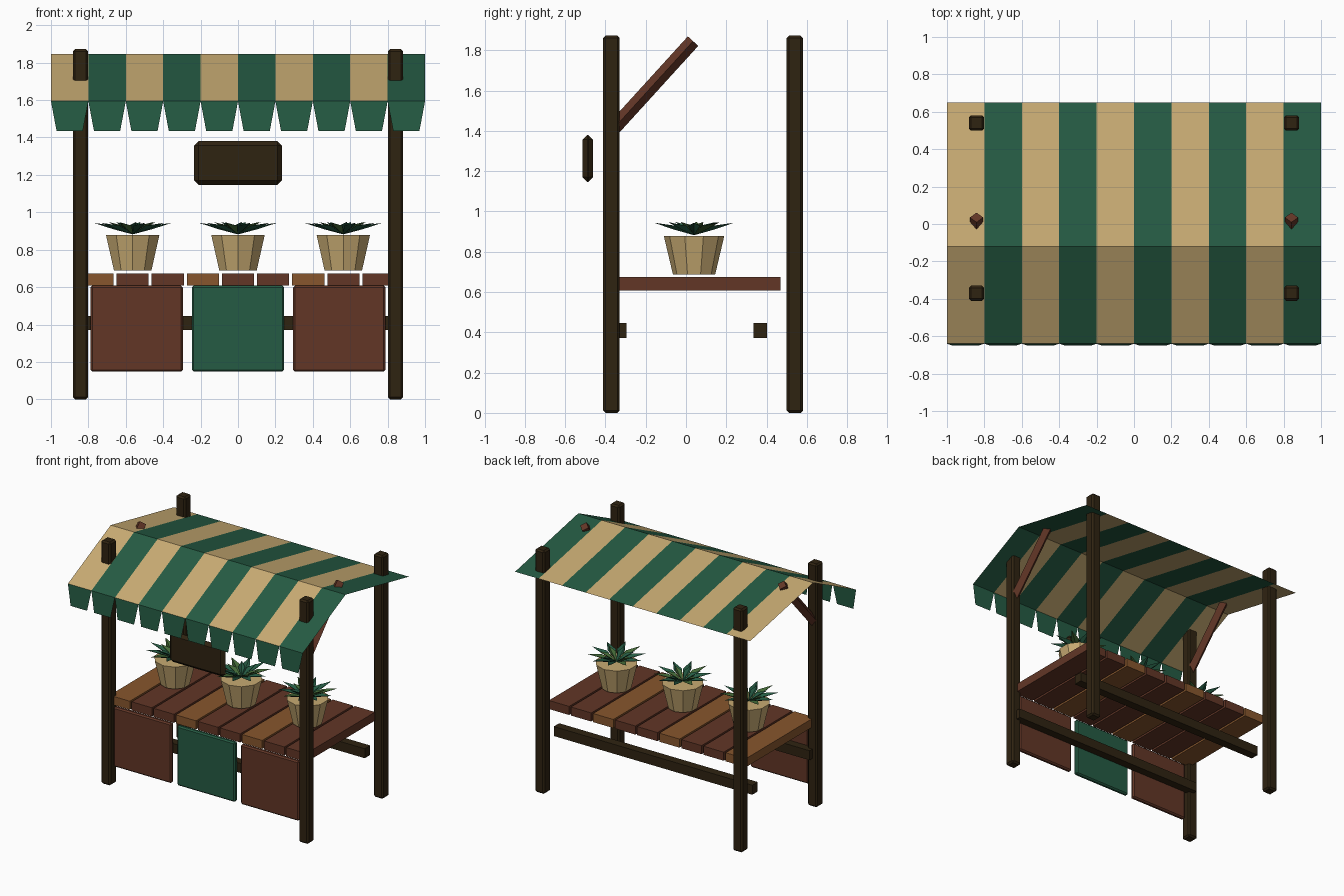
import bpy, bmesh, math
from mathutils import Vector, Matrix

if "Cube" in bpy.data.objects:
    bpy.data.objects.remove(bpy.data.objects["Cube"])


def material(name, r, g, b):
    def lin(c):
        c /= 255
        return c / 12.92 if c <= 0.04045 else ((c + 0.055) / 1.055) ** 2.4
    m = bpy.data.materials.new(name)
    m.diffuse_color = (lin(r), lin(g), lin(b), 1)
    m.use_nodes = True
    m.node_tree.nodes["Principled BSDF"].inputs["Base Color"].default_value = m.diffuse_color
    return m


TAN = material("tan", 200, 171, 115)
GREEN = material("canvas green", 37, 91, 67)
BROWN = material("red brown wood", 98, 54, 38)
ORANGE = material("orange wood", 135, 86, 45)
DARK = material("dark wood", 47, 35, 17)
LEAF = material("leaf green", 66, 104, 54)


def make(name, bm, *mats):
    me = bpy.data.meshes.new(name)
    bm.to_mesh(me)
    bm.free()
    for m in mats:
        me.materials.append(m)
    ob = bpy.data.objects.new(name, me)
    bpy.context.collection.objects.link(ob)
    return ob


def box(name, lo, hi, mat, bevel=0.0):
    lo, hi = Vector(lo), Vector(hi)
    bm = bmesh.new()
    bmesh.ops.create_cube(bm, size=1)
    for v in bm.verts:
        v.co = (lo + hi) / 2 + v.co * (hi - lo)
    if bevel:
        bmesh.ops.bevel(bm, geom=bm.edges[:], offset=bevel, segments=1,
                        affect='EDGES', profile=0.5)
    return make(name, bm, mat)


# Posts and diagonal braces on both sides
for side, x in (("left", -0.842), ("right", 0.842)):
    for part, y in (("front", -0.37), ("back", 0.54)):
        box(f"{part}_{side}_post", (x - 0.041, y - 0.041, 0),
            (x + 0.041, y + 0.041, 1.872), DARK, 0.012)
    a, b = Vector((x, -0.37, 1.40)), Vector((x, 0.035, 1.845))
    bm = bmesh.new()
    bmesh.ops.create_cone(bm, cap_ends=True, segments=4, radius1=0.035,
                          radius2=0.035, depth=(b - a).length)
    turn = Matrix.Rotation(-math.atan2(b.y - a.y, b.z - a.z), 4, 'X')
    bmesh.ops.transform(bm, matrix=Matrix.Translation((a + b) / 2) @ turn,
                        verts=bm.verts[:])
    make(f"{side}_brace", bm, BROWN)

# Striped canopy sheet over a ridge
bm = bmesh.new()
profile = [(-0.64, 1.594), (-0.12, 1.846), (0.65, 1.69)]
rows = [[bm.verts.new((-1 + 0.2 * i, y, z)) for i in range(11)] for y, z in profile]
for lower, upper in zip(rows, rows[1:]):
    for i in range(10):
        f = bm.faces.new((lower[i], lower[i + 1], upper[i + 1], upper[i]))
        f.material_index = i % 2
make("canopy", bm, TAN, GREEN)

# Hanging flaps along the front edge
bm = bmesh.new()
for i in range(10):
    x = -0.9 + 0.2 * i
    bm.faces.new([bm.verts.new(p) for p in (
        (x - 0.07, -0.65, 1.435), (x + 0.07, -0.65, 1.435),
        (x + 0.1, -0.64, 1.594), (x - 0.1, -0.64, 1.594))])
make("valance", bm, GREEN)

# Hanging sign board
box("sign_board", (-0.235, -0.513, 1.147), (0.235, -0.462, 1.38), DARK, 0.023)

# Counter planks
for i in range(9):
    x = (i - 4) * 0.188
    box(f"counter_plank_{i + 1}", (x - 0.086, -0.365, 0.608),
        (x + 0.086, 0.47, 0.674), BROWN if i % 3 else ORANGE)

# Lower rails
for part, y in (("front", -0.328), ("back", 0.368)):
    box(f"{part}_rail", (-0.845, y - 0.033, 0.372), (0.845, y + 0.033, 0.445), DARK)

# Front panels
for name, x, mat in (("left", -0.542, BROWN), ("middle", 0, GREEN), ("right", 0.542, BROWN)):
    box(f"{name}_front_panel", (x - 0.247, -0.392, 0.148),
        (x + 0.247, -0.357, 0.608), mat, 0.01)


def leaf(bm, angle, length, width, rise, index):
    # Folded pointed blade
    spin = Matrix.Rotation(angle, 4, 'Z')
    pts = [(0.0, 0, 0.0), (length * 0.5, -width, rise * 0.75),
           (length * 0.5, 0, rise * 0.45), (length * 0.5, width, rise * 0.75),
           (length, 0, rise)]
    v = [bm.verts.new(spin @ Vector(p)) for p in pts]
    for tri in ((0, 1, 2), (0, 2, 3), (1, 4, 2), (2, 4, 3)):
        bm.faces.new([v[k] for k in tri]).material_index = index


# Pots with spiky plants
for n, x in enumerate((-0.563, 0, 0.563), 1):
    bm = bmesh.new()
    bmesh.ops.create_cone(bm, cap_ends=True, segments=10, radius1=0.105,
                          radius2=0.15, depth=0.19)
    pot = make(f"pot_{n}", bm, TAN)
    pot.location = (x, 0.04, 0.783)
    bm = bmesh.new()
    for i in range(10):
        leaf(bm, math.tau * i / 10, 0.21, 0.03, 0.062, int(i % 3 == 1))
    for i in range(7):
        leaf(bm, math.tau * (i + 0.4) / 7, 0.13, 0.024, 0.066, int(i % 3 == 0))
    plant = make(f"plant_{n}", bm, GREEN, LEAF)
    plant.location = (x, 0.04, 0.882)
